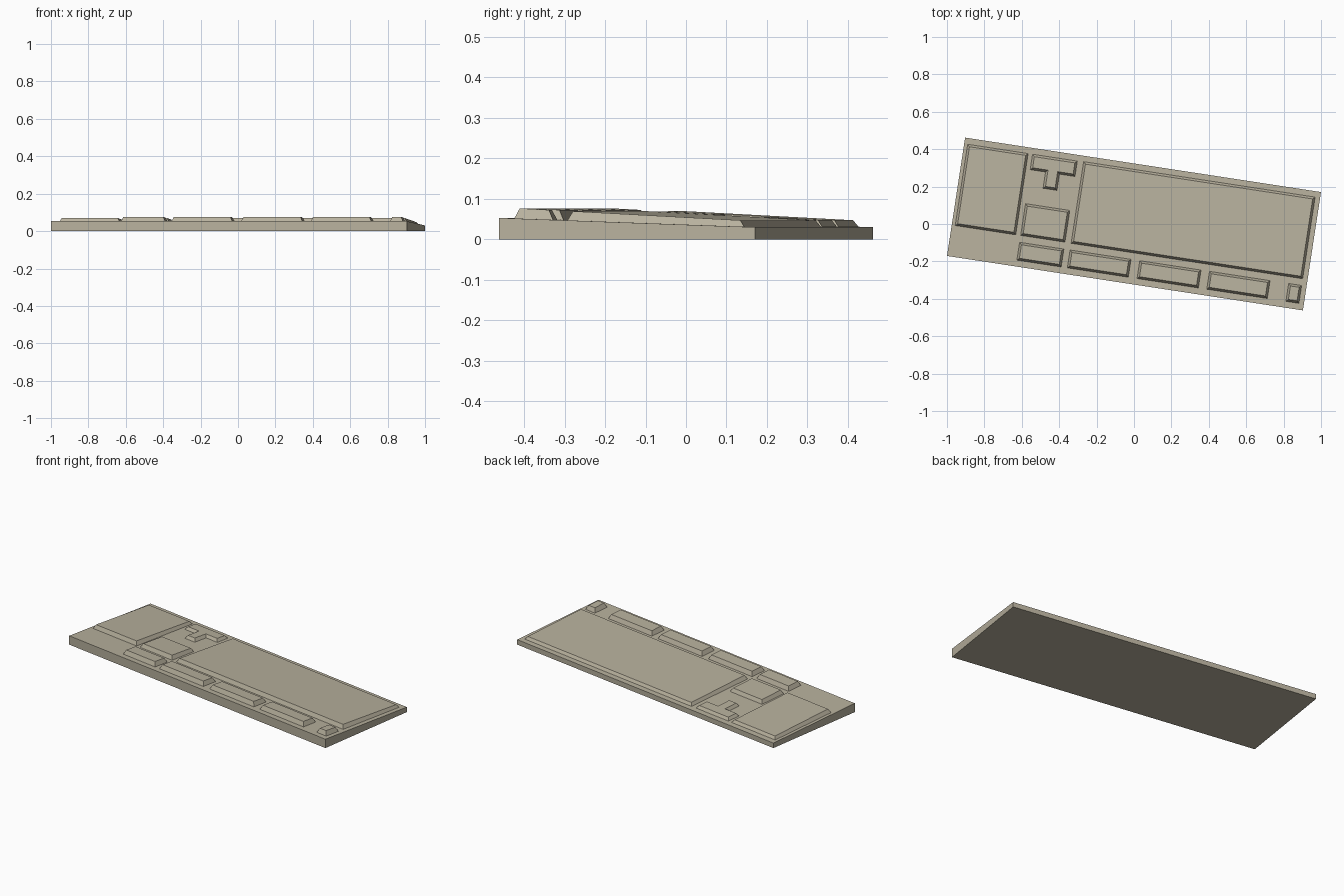
import bpy, math
from mathutils import Vector

if "Cube" in bpy.data.objects:
    bpy.data.objects.remove(bpy.data.objects["Cube"])

ANGLE = math.atan2(-0.1513, 0.9885)   # whole keyboard is turned slightly
HU, HV = 0.9625, 0.32                 # half length and half depth
TAPER = 0.012

beige = bpy.data.materials.new("warm beige plastic")
beige.diffuse_color = (0.48, 0.44, 0.34, 1)
beige.use_nodes = True
beige.node_tree.nodes["Principled BSDF"].inputs["Base Color"].default_value = beige.diffuse_color


def case_z(v):
    return 0.0415 - 0.0359 * v


def key_z(v):
    return 0.062 - 0.0535 * v


def prism(name, low, high):
    """Solid between two matching counter-clockwise loops."""
    n = len(low)
    faces = [tuple(reversed(range(n))), tuple(range(n, 2 * n))]
    faces += [(i, (i + 1) % n, n + (i + 1) % n, n + i) for i in range(n)]
    me = bpy.data.meshes.new(name)
    me.from_pydata(low + high, [], faces)
    me.materials.append(beige)
    ob = bpy.data.objects.new(name, me)
    ob.rotation_euler.z = ANGLE
    bpy.context.collection.objects.link(ob)
    return ob


def rect(u0, u1, v0, v1):
    return [(u0, v0), (u1, v0), (u1, v1), (u0, v1)]


def key_block(name, outline):
    """Raised block on the sloping case with tapered sides."""
    low, high = [], []
    n = len(outline)
    for i in range(n):
        p, a, b = Vector(outline[i]), Vector(outline[i - 1]), Vector(outline[(i + 1) % n])
        d0, d1 = (p - a).normalized(), (b - p).normalized()
        q = p + TAPER * Vector((-d0.y - d1.y, d0.x + d1.x))
        low.append((p.x, p.y, case_z(p.y) - 0.0005))
        high.append((q.x, q.y, key_z(q.y)))
    prism(name, low, high)


# Wedge-shaped case
base = rect(-HU, HU, -HV, HV)
prism("case", [(u, v, 0) for u, v in base], [(u, v, case_z(v)) for u, v in base])

# Large key fields
key_block("main_keys", rect(-0.317, 0.936, -0.153, 0.289))
key_block("number_pad", rect(-0.944, -0.616, -0.153, 0.287))
key_block("navigation_keys", rect(-0.59, -0.35, -0.152, 0.02))

# T-shaped arrow keys
key_block("arrow_keys", [(-0.51, 0.115), (-0.434, 0.115), (-0.434, 0.203), (-0.35, 0.203),
                         (-0.35, 0.287), (-0.593, 0.287), (-0.593, 0.203), (-0.51, 0.203)])

# Row of function key groups
for i, (u0, u1) in enumerate([(-0.59, -0.35), (-0.317, 0.013), (0.06, 0.392),
                              (0.437, 0.765), (0.865, 0.936)]):
    key_block(f"function_keys_{i + 1}", rect(u0, u1, -0.286, -0.189))
